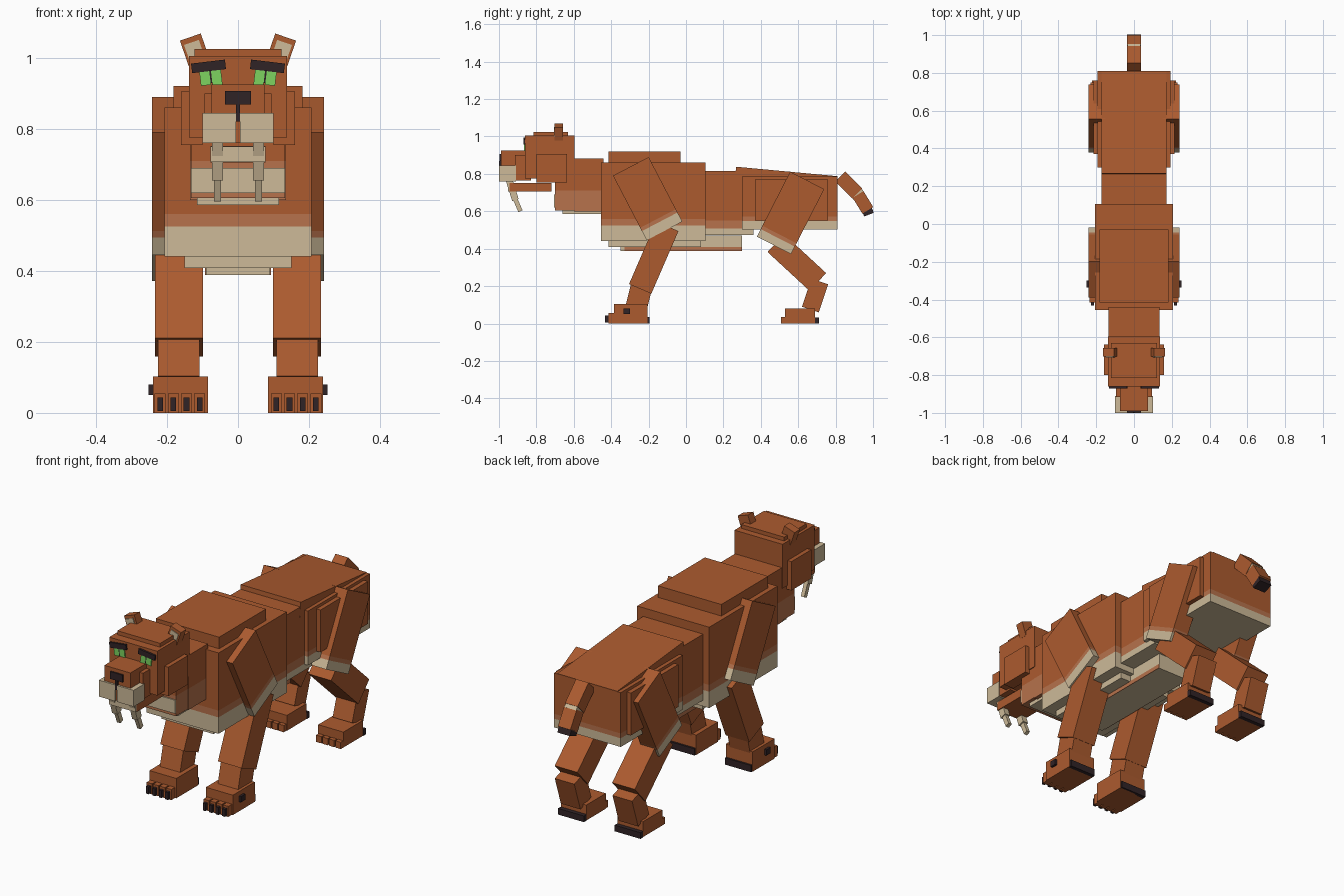
import bpy, bmesh, math
from mathutils import Matrix, Vector

if "Cube" in bpy.data.objects:
    bpy.data.objects.remove(bpy.data.objects["Cube"])


def srgb(r, g, b):
    return tuple((c / 255 / 12.92) if c < 11 else ((c / 255 + 0.055) / 1.055) ** 2.4 for c in (r, g, b)) + (1,)


MATS = {}
for key, col in {"fur brown": (172, 91, 47), "light fur": (183, 114, 76), "cream": (205, 186, 152),
                 "dark claw": (48, 35, 38), "eye green": (125, 212, 96)}.items():
    MATS[key] = bpy.data.materials.new(key)
    MATS[key].diffuse_color = srgb(*col)
F, L, C, D, G = MATS


def box(name, center, size, color=F, bands=(), rx=0.0, ry=0.0):
    """Block with colour bands given as (height above its base, colour), lowest first."""
    bm = bmesh.new()
    bmesh.ops.create_cube(bm, size=1)
    bmesh.ops.scale(bm, vec=size, verts=bm.verts)
    base = -size[2] / 2
    for h, _ in bands:
        bmesh.ops.bisect_plane(bm, geom=bm.verts[:] + bm.edges[:] + bm.faces[:],
                               plane_co=(0, 0, base + h), plane_no=(0, 0, 1))
    names = [c for _, c in bands] + [color]
    slots = list(dict.fromkeys(names))
    for f in bm.faces:
        z = f.calc_center_median().z - base
        f.material_index = slots.index(next((c for h, c in bands if z < h), color))
    rot = Matrix.Rotation(ry, 4, 'Y') @ Matrix.Rotation(rx, 4, 'X')
    bm.transform(Matrix.Translation(Vector(center)) @ rot)
    me = bpy.data.meshes.new(name)
    bm.to_mesh(me)
    bm.free()
    for s in slots:
        me.materials.append(MATS[s])
    ob = bpy.data.objects.new(name, me)
    bpy.context.collection.objects.link(ob)
    return ob


def block(name, x, y, z, color=F, bands=()):
    """Axis-aligned block from (min, max) ranges."""
    return box(name, [(a + b) / 2 for a, b in (x, y, z)], [b - a for a, b in (x, y, z)], color, bands)


def mid(name, hw, y, z, color=F, bands=()):
    return block(name, (-hw, hw), y, z, color, bands)


def pair(name, x, y, z, color=F, bands=()):
    for side, xr in (("left", (x[0], x[1])), ("right", (-x[1], -x[0]))):
        block(f"{side}_{name}", xr, y, z, color, bands)


def limb(name, x, a, b, width, color=F, bands=()):
    """Slanted block running from a down to b in the (y, z) plane."""
    dy, dz = b[0] - a[0], b[1] - a[1]
    box(name, ((x[0] + x[1]) / 2, (a[0] + b[0]) / 2, (a[1] + b[1]) / 2),
        (x[1] - x[0], width, math.hypot(dy, dz)), color, bands, rx=math.atan2(dy, -dz))


def limbs(name, x, *args, **kw):
    limb("left_" + name, x, *args, **kw)
    limb("right_" + name, (-x[1], -x[0]), *args, **kw)


# Torso
mid("chest", 0.207, (-0.455, 0.105), (0.44, 0.86), bands=[(0.085, C), (0.12, L)])
mid("shoulder_hump", 0.182, (-0.415, -0.03), (0.60, 0.92))
mid("chest_underside", 0.15, (-0.415, 0.08), (0.408, 0.46), C)
mid("belly", 0.09, (-0.35, 0.30), (0.388, 0.47), C)
pair("belly_fringe", (0.088, 0.093), (-0.33, 0.30), (0.388, 0.41), L)
mid("waist", 0.172, (0.08, 0.36), (0.472, 0.815), bands=[(0.035, C), (0.08, L)])
mid("hindquarters", 0.192, (0.30, 0.81), (0.503, 0.785), bands=[(0.045, C), (0.07, L)])
box("rump_slope", (0, 0.535, 0.768), (0.345, 0.545, 0.09), rx=-0.093)
pair("hip_pad", (0.17, 0.215), (0.37, 0.76), (0.55, 0.77))

# Neck and throat
mid("neck", 0.135, (-0.60, -0.44), (0.60, 0.883), bands=[(0.11, L)])
mid("mane", 0.133, (-0.70, -0.59), (0.605, 0.80), bands=[(0.105, L)])
mid("throat_front", 0.133, (-0.706, -0.70), (0.62, 0.69), C)
mid("throat_underside", 0.115, (-0.66, -0.45), (0.585, 0.62), C)

# Head
mid("head", 0.138, (-0.86, -0.595), (0.775, 1.005))
mid("crown", 0.123, (-0.815, -0.63), (0.98, 1.025))
pair("cheek", (0.10, 0.16), (-0.80, -0.637), (0.755, 0.905))
mid("snout_bridge", 0.075, (-0.99, -0.85), (0.835, 0.925))
mid("snout_base", 0.095, (-0.915, -0.83), (0.765, 0.90))
pair("muzzle", (0.006, 0.10), (-1.0, -0.91), (0.76, 0.845), C)
mid("muzzle_groove", 0.007, (-0.992, -0.91), (0.762, 0.845))
mid("nose", 0.036, (-0.998, -0.96), (0.868, 0.906), D)
mid("nose_line", 0.006, (-1.0, -0.985), (0.82, 0.87), D)
mid("lower_jaw", 0.078, (-0.945, -0.72), (0.705, 0.752))
mid("chin", 0.077, (-0.951, -0.945), (0.707, 0.75), C)

# Fangs
limbs("fang", (0.042, 0.073), (-0.945, 0.765), (-0.912, 0.66), 0.036, C)
limbs("fang_tip", (0.048, 0.068), (-0.915, 0.67), (-0.885, 0.60), 0.024, C)

for side, s in (("left", 1), ("right", -1)):
    # Eyes and brows
    for part, x in (("inner", 0.06), ("outer", 0.093)):
        box(f"{side}_{part}_eye", (s * x, -0.862, 0.945), (0.028, 0.008, 0.045), G, ry=s * 0.12)
    box(f"{side}_pupil", (s * 0.0765, -0.862, 0.947), (0.006, 0.007, 0.036), D, ry=s * 0.12)
    box(f"{side}_brow", (s * 0.083, -0.858, 0.976), (0.096, 0.024, 0.027), D, ry=s * 0.12)
    # Ears
    box(f"{side}_ear", (s * 0.122, -0.68, 1.023), (0.062, 0.045, 0.075), ry=s * 0.33)
    box(f"{side}_ear_inside", (s * 0.122, -0.704, 1.017), (0.044, 0.005, 0.056), C, ry=s * 0.33)

# Front legs
limbs("shoulder", (0.15, 0.242), (-0.295, 0.84), (-0.115, 0.495), 0.215, bands=[(0.055, C), (0.075, L)])
limbs("foreleg", (0.098, 0.234), (-0.10, 0.52), (-0.245, 0.185), 0.13)
limbs("front_ankle", (0.108, 0.225), (-0.225, 0.25), (-0.265, 0.09), 0.115)
pair("front_paw", (0.085, 0.24), (-0.385, -0.205), (0, 0.103))
pair("front_heel_pad", (0.088, 0.237), (-0.215, -0.195), (0, 0.035), D)
pair("dew_claw", (0.235, 0.252), (-0.335, -0.30), (0.05, 0.08), D)

# Back legs
limbs("thigh", (0.15, 0.242), (0.648, 0.765), (0.47, 0.418), 0.205, bands=[(0.045, C), (0.065, L)])
limbs("shin", (0.10, 0.23), (0.48, 0.43), (0.705, 0.222), 0.13)
limbs("hock", (0.11, 0.222), (0.715, 0.225), (0.665, 0.075), 0.095)
pair("back_paw", (0.09, 0.235), (0.53, 0.69), (0, 0.08))
pair("back_heel_pad", (0.088, 0.237), (0.69, 0.712), (0, 0.032), D)

# Toes and claws
for i in range(4):
    x = 0.108 + i * 0.037
    toe = (x - 0.0155, x + 0.0155)
    pair(f"front_toe_{i + 1}", toe, (-0.415, -0.38), (0, 0.055))
    pair(f"front_claw_{i + 1}", (x - 0.008, x + 0.008), (-0.432, -0.41), (0.005, 0.043), D)
    pair(f"back_toe_{i + 1}", toe, (0.508, 0.54), (0, 0.035))

# Tail
limb("tail_base", (-0.036, 0.036), (0.825, 0.785), (0.915, 0.695), 0.075)
limb("tail_ring", (-0.034, 0.034), (0.908, 0.702), (0.925, 0.682), 0.07, C)
limb("tail_end", (-0.036, 0.036), (0.92, 0.69), (0.972, 0.605), 0.068)
limb("tail_tip", (-0.036, 0.036), (0.967, 0.612), (0.978, 0.582), 0.055, D)

for m in bpy.data.materials:
    if m.users and not m.is_grease_pencil:
        m.use_nodes = True
        m.node_tree.nodes["Principled BSDF"].inputs["Base Color"].default_value = m.diffuse_color
